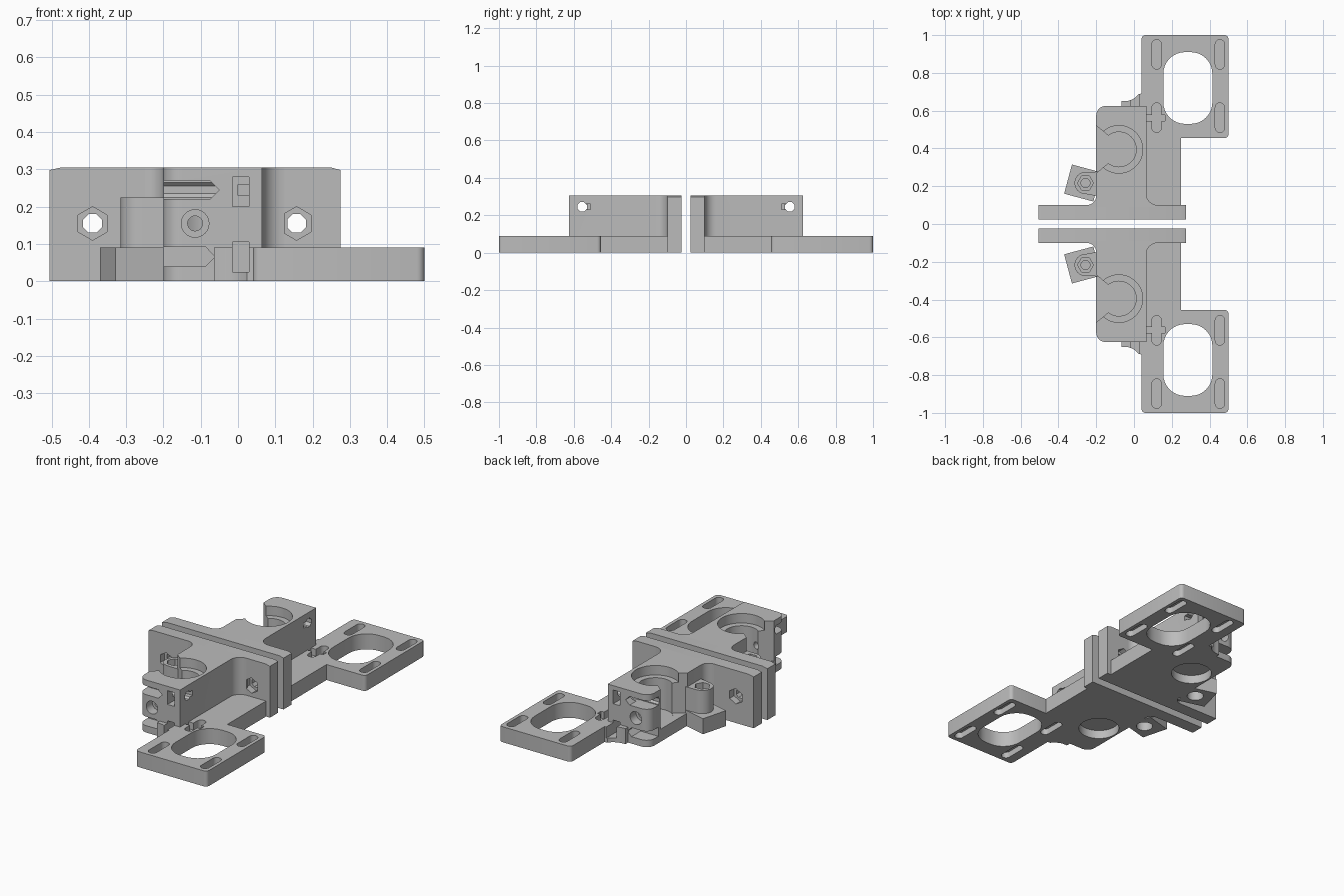
import bpy, bmesh
from math import radians, cos, sin
from mathutils import Matrix

cube = bpy.data.objects.get("Cube")
if cube:
    bpy.data.objects.remove(cube, do_unlink=True)

grey = bpy.data.materials.new("plain grey")
grey.use_nodes = True
grey.diffuse_color = (0.5, 0.5, 0.5, 1)
grey.node_tree.nodes["Principled BSDF"].inputs["Base Color"].default_value = (0.5, 0.5, 0.5, 1)


def arc(cx, cy, r, a0, a1, n=8):
    steps = [radians(a0 + (a1 - a0) * i / n) for i in range(n + 1)]
    return [(cx + r * cos(a), cy + r * sin(a)) for a in steps]


def circle(cx, cy, r, n=48, start=0):
    return arc(cx, cy, r, start, start + 360, n)[:-1]


def rect(x0, y0, x1, y1, r=0):
    if not r:
        return [(x0, y0), (x1, y0), (x1, y1), (x0, y1)]
    return (arc(x0 + r, y0 + r, r, 180, 270) + arc(x1 - r, y0 + r, r, 270, 360)
            + arc(x1 - r, y1 - r, r, 0, 90) + arc(x0 + r, y1 - r, r, 90, 180))


def prism(name, pts, lo, hi, axis="z"):
    """Extrude a flat profile between two positions on an axis."""
    place = {"z": lambda a, b, t: (a, b, t),
             "y": lambda a, b, t: (a, t, b),
             "x": lambda a, b, t: (t, a, b)}[axis]
    bm = bmesh.new()
    low = [bm.verts.new(place(a, b, lo)) for a, b in pts]
    high = [bm.verts.new(place(a, b, hi)) for a, b in pts]
    bm.faces.new(low)
    bm.faces.new(high)
    for i in range(len(pts)):
        j = (i + 1) % len(pts)
        bm.faces.new((low[i], low[j], high[j], high[i]))
    bmesh.ops.recalc_face_normals(bm, faces=bm.faces)
    mesh = bpy.data.meshes.new(name)
    bm.to_mesh(mesh)
    bm.free()
    mesh.materials.append(grey)
    ob = bpy.data.objects.new(name, mesh)
    bpy.context.collection.objects.link(ob)
    return ob


cutters = []


def cutter(*args):
    ob = prism("cutter", *args)
    ob.hide_render = True
    cutters.append(ob)
    return ob


def carve(part, tools):
    """Cut all tools out of the part and bake the result."""
    for tool in tools:
        mod = part.modifiers.new("cut", "BOOLEAN")
        mod.operation, mod.solver, mod.object = "DIFFERENCE", "EXACT", tool
    bpy.context.view_layer.update()
    graph = bpy.context.evaluated_depsgraph_get()
    mesh = bpy.data.meshes.new_from_object(part.evaluated_get(graph))
    part.modifiers.clear()
    part.data = mesh


# Foot and base plate
foot_outline = ([(0.04, 0.69)] + arc(0.06, 0.98, 0.02, 180, 90, 4)
                + arc(0.48, 0.98, 0.02, 90, 0, 4) + arc(0.48, 0.475, 0.02, 0, -90, 4)
                + [(0.25, 0.455), (0.25, 0.09), (0.055, 0.09), (0.055, 0.615),
                   (-0.065, 0.615), (-0.065, 0.65)]
                + arc(-0.05, 0.74, 0.09, -85, -35, 6))
base_plate = prism("base_plate", foot_outline, 0, 0.09)
base_cuts = [cutter(rect(0.155, 0.53, 0.415, 0.91, 0.115), -0.1, 0.2)]
for x in (0.12, 0.455):
    for y in (0.563, 0.898):
        slot = rect(x - 0.025, y - 0.078, x + 0.025, y + 0.078, 0.0249)
        if not (x > 0.4 and y < 0.5):
            base_cuts += [cutter(slot, 0.045, 0.2), cutter(slot, -0.1, 0.035)]
base_cuts.append(cutter(rect(0.03, 0.545, 0.165, 0.578), 0.05, 0.2))

# Cable tie passages
tie_slots = [cutter(rect(-0.015, z, 0.03, z + 0.08), 0.53, 0.8, "y")
             for z in (0.2, 0.025)]

# Clamp block with filleted roots
block_outline = (arc(0.125, 0.16, 0.06, 270, 180) + [(0.065, 0.625)]
                 + arc(-0.15, 0.575, 0.05, 90, 180)
                 + arc(-0.25, 0.15, 0.05, 0, -90) + [(-0.25, 0.09), (0.125, 0.09)])
clamp_block = prism("clamp_block", block_outline, 0, 0.305)
bx, by = -0.08, 0.395
floor = 0.07
mouth = ([(-0.3, by - 0.145), (-0.2, by - 0.125)] + arc(bx, by, 0.05, -115, 115, 16)
         + [(-0.2, by + 0.125), (-0.3, by + 0.145)])
block_cuts = [
    cutter(circle(bx, by, 0.126), 0.25, 0.4),
    cutter(circle(bx, by, 0.092), floor, 0.4),
    cutter(mouth, floor + 0.003, 0.41),
    cutter(circle(bx, by, 0.11), -0.1, floor - 0.02),
    cutter(circle(0.555, 0.245, 0.027, 8, 22.5), -0.3, 0.2, "x"),
    cutter(rect(0.51, 0.23, 0.555, 0.26), 0.0, 0.2, "x"),
    cutter(circle(-0.115, 0.155, 0.02, 24), 0.42, 0.7, "y"),
    cutter(circle(-0.115, 0.155, 0.037, 32), 0.57, 0.7, "y"),
]
for z0, z1, tip in ((0.22, 0.27, -0.05), (0.04, 0.092, -0.062)):
    groove = [(-0.3, z0), (tip - 0.025, z0), (tip, (z0 + z1) / 2),
              (tip - 0.025, z1), (-0.3, z1)]
    block_cuts.append(cutter(groove, 0.54, 0.7, "y"))

# End wall with hexagonal nut recesses
wall_outline = [(-0.505, 0), (0.275, 0), (0.275, 0.298), (0.25, 0.305),
                (-0.475, 0.305), (-0.505, 0.298)]
end_wall = prism("end_wall", wall_outline, 0.025, 0.1, "y")
wall_cuts = []
for x in (-0.39, 0.157):
    wall_cuts += [cutter(circle(x, 0.155, 0.045, 6, 30), 0.06, 0.2, "y"),
                  cutter(circle(x, 0.155, 0.027, 8, 22.5), -0.1, 0.2, "y")]

# Nut post: rounded tower on a turned square foot
px, py = -0.257, 0.217
tower_outline = arc(px, py, 0.058, 90, 270, 24) + [(-0.19, py - 0.07), (-0.19, py + 0.06)]
nut_post = prism("nut_post", tower_outline, 0, 0.225)
post_foot = prism("post_foot", circle(px - 0.015, py, 0.113, 4, 30), 0, 0.09)
post_top_cuts = [cutter(circle(px, py, 0.042, 6), 0.185, 0.4),
                 cutter(circle(px, py, 0.024, 24), 0.1, 0.4)]
post_base_cuts = [cutter(circle(px, py, 0.045, 32), -0.1, 0.07)]

carve(base_plate, base_cuts + tie_slots)
carve(clamp_block, block_cuts + tie_slots)
carve(end_wall, wall_cuts)
carve(nut_post, post_top_cuts + post_base_cuts)
carve(post_foot, post_base_cuts)
for tool in cutters:
    bpy.data.objects.remove(tool, do_unlink=True)

# Mirror every part to make the front bracket
parts = [base_plate, clamp_block, end_wall, nut_post, post_foot]
for part in list(parts):
    mesh = part.data.copy()
    mesh.transform(Matrix.Scale(-1, 4, (0, 1, 0)))
    mesh.flip_normals()
    twin = bpy.data.objects.new("front_" + part.name, mesh)
    bpy.context.collection.objects.link(twin)
    part.name = "back_" + part.name
    parts.append(twin)

bpy.ops.object.select_all(action="DESELECT")
for part in parts:
    part.select_set(True)
bpy.context.view_layer.objects.active = parts[0]
bpy.ops.object.shade_smooth_by_angle(angle=radians(30))
